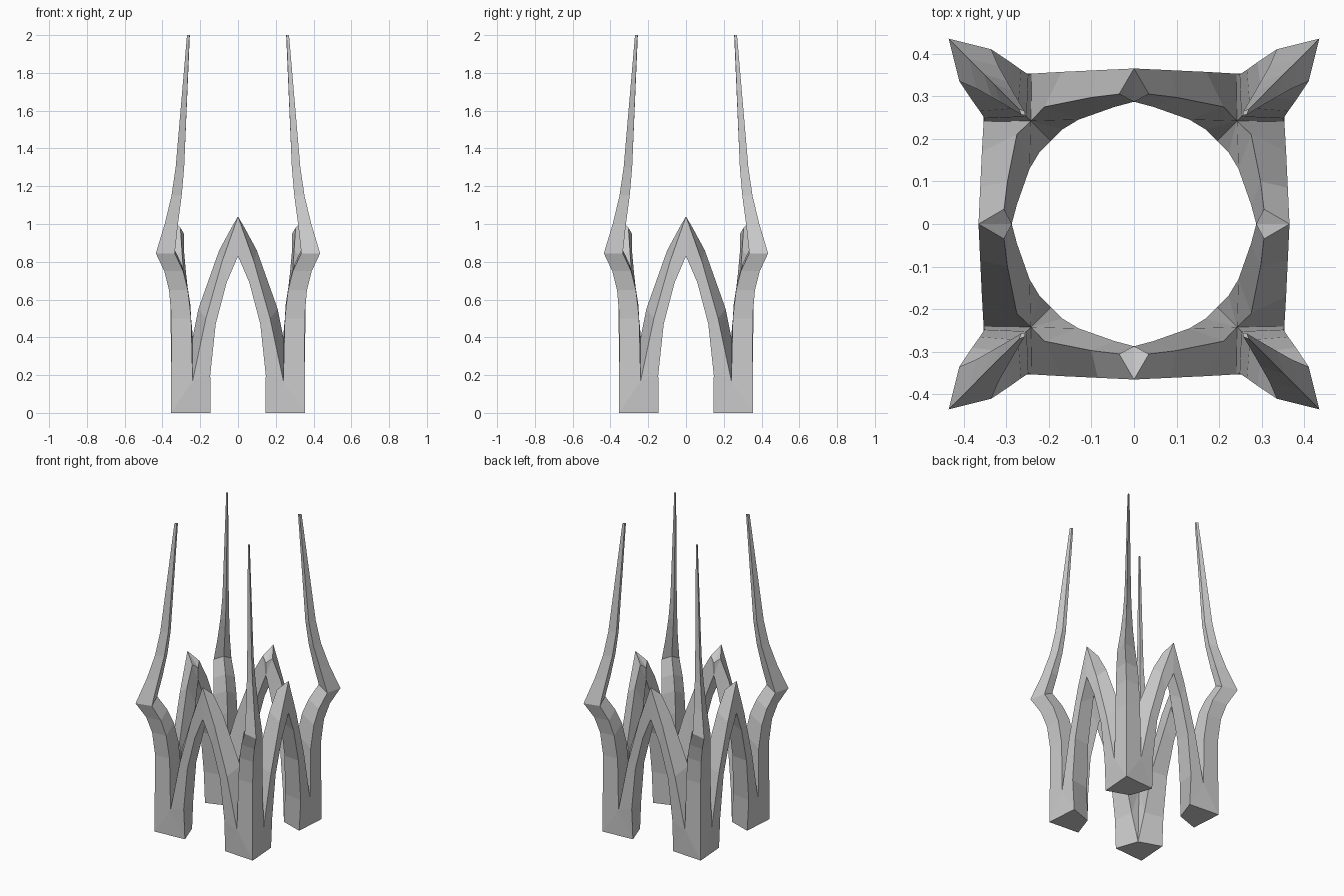
import bpy, bmesh
from mathutils import Vector

if "Cube" in bpy.data.objects:
    bpy.data.objects.remove(bpy.data.objects["Cube"])

# Edge paths of one eighth: half a front arch plus half a corner spike
valley_out = (.24, .353, .17)      # where arch and spike part, outer side
valley_in = (.242, .242, .39)      # same, on the inner side

arch_low_out = [(.145, .34, 0), (.147, .35, .2), (.118, .354, .47), (.06, .36, .69), (0, .365, .83)]
arch_top_out = [valley_out, valley_out, (.17, .357, .5), (.085, .361, .8), (0, .365, 1.04)]
arch_top_in = [valley_in, valley_in, (.21, .275, .55), (.1, .297, .86), (.035, .305, .98)]
arch_low_in = [(.195, .195, 0), (.168, .222, .2), (.13, .245, .47), (.045, .275, .74), (0, .287, .87)]
apex_in = (0, .287, .95)

spike_out = [(d, d, z) for d, z in
             [(.355, 0), (.352, .5), (.365, .65), (.39, .75), (.435, .845),
              (.388, 1.0), (.352, 1.15), (.33, 1.3), (.27, 2)]]
spike_side = [valley_out, (.248, .351, .5), (.265, .362, .65), (.29, .38, .75), (.335, .41, .845),
              (.318, .37, 1.0), (.298, .335, 1.15), (.285, .312, 1.3), (.257, .265, 2)]
spike_in = [(d, d, z) for d, z in
            [(.242, .39), (.252, .57), (.272, .7), (.3, .79), (.343, .88),
             (.322, 1.0), (.3, 1.15), (.286, 1.3), (.255, 2)]]

bm = bmesh.new()


def face(points, swap):
    """Add a face, dropping repeated points; swap mirrors across x = y."""
    pts = []
    for p in points:
        if p not in pts:
            pts.append(p)
    if len(pts) > 2:
        bm.faces.new([bm.verts.new(Vector((y, x, z) if swap else (x, y, z))) for x, y, z in pts])


def strip(a, b, swap):
    for i in range(len(a) - 1):
        face([a[i], a[i + 1], b[i + 1], b[i]], swap)


for swap in (False, True):
    # Arch: outer, upper, lower and inner facets
    for a, b in ((arch_low_out, arch_top_out), (arch_top_out, arch_top_in),
                 (arch_low_in, arch_low_out), (arch_top_in, arch_low_in)):
        strip(a, b, swap)
    face([arch_top_out[-1], arch_top_in[-1], apex_in], swap)
    face([arch_low_in[-1], apex_in, arch_top_in[-1]], swap)
    # Spike: outer and side facets, with flat tip
    strip(spike_out, spike_side, swap)
    strip(spike_side, spike_in, swap)
    face([spike_out[-1], spike_side[-1], spike_in[-1]], swap)
    # Foot: outer wall and underside
    face([arch_low_out[0], spike_out[0], valley_out], swap)
    face([arch_low_out[0], spike_out[0], arch_low_in[0]], swap)

# Repeat the quarter in all four corners
for axis in range(2):
    copy = bmesh.ops.duplicate(bm, geom=bm.verts[:] + bm.edges[:] + bm.faces[:])
    for v in copy["geom"]:
        if isinstance(v, bmesh.types.BMVert):
            v.co[axis] *= -1
bmesh.ops.remove_doubles(bm, verts=bm.verts[:], dist=.0005)
bmesh.ops.recalc_face_normals(bm, faces=bm.faces[:])

mesh = bpy.data.meshes.new("arched_spire_frame")
bm.to_mesh(mesh)
bm.free()
frame = bpy.data.objects.new("arched_spire_frame", mesh)
bpy.context.collection.objects.link(frame)
